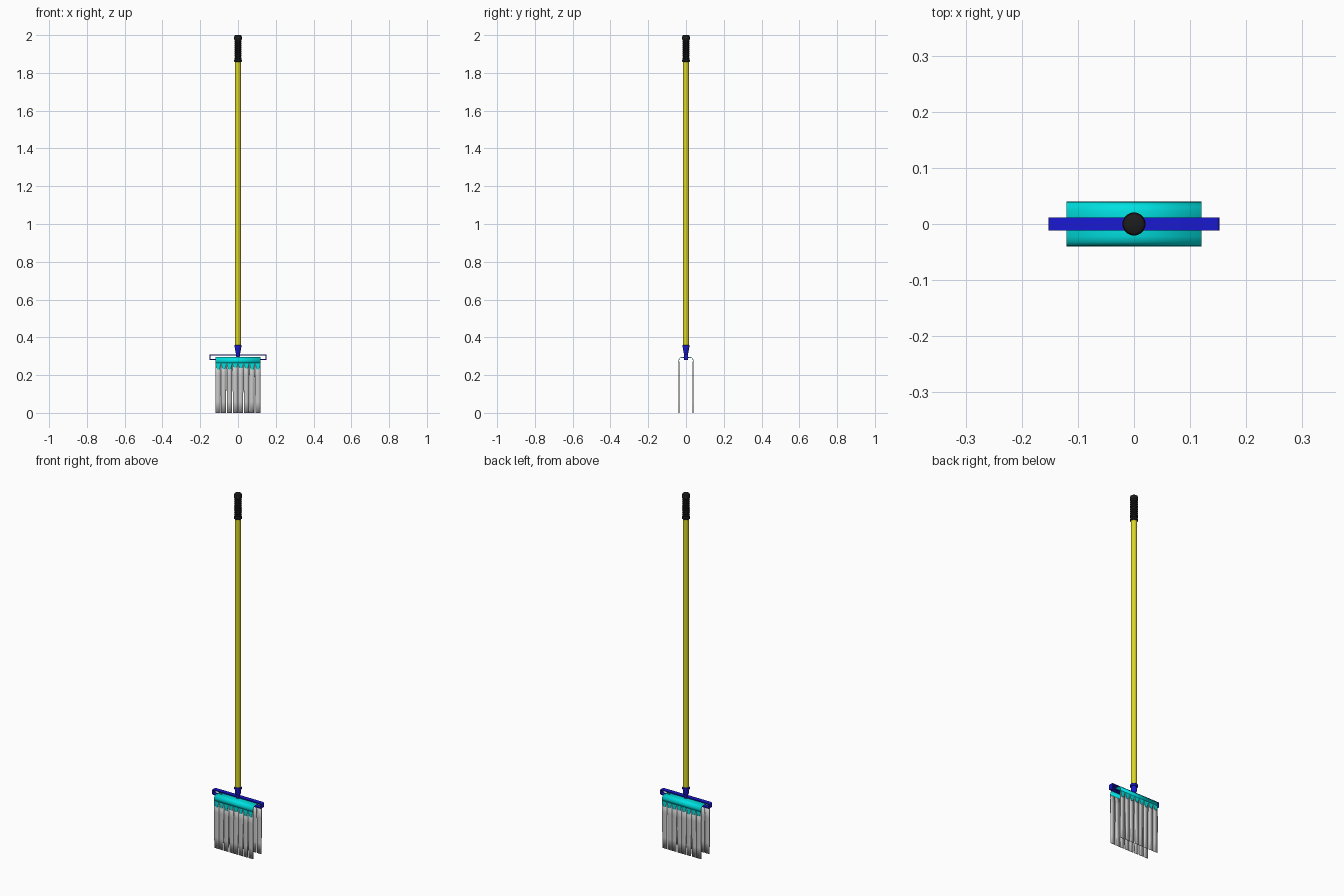
import bpy, bmesh, math, random

if "Cube" in bpy.data.objects:
    bpy.data.objects.remove(bpy.data.objects["Cube"])
random.seed(4)

def material(name, rgb):
    m = bpy.data.materials.new(name)
    m.diffuse_color = (*rgb, 1)
    m.use_nodes = True
    m.node_tree.nodes["Principled BSDF"].inputs["Base Color"].default_value = m.diffuse_color
    return m

YELLOW = material("yellow", (0.72, 0.68, 0.02))
BLUE = material("blue", (0.01, 0.01, 0.65))
CYAN = material("cyan", (0.0, 0.75, 0.75))
BLACK = material("black", (0.012, 0.012, 0.012))

def finish(name, bm, mat=None, smooth=True):
    bmesh.ops.recalc_face_normals(bm, faces=bm.faces)
    me = bpy.data.meshes.new(name)
    bm.to_mesh(me)
    bm.free()
    ob = bpy.data.objects.new(name, me)
    bpy.context.collection.objects.link(ob)
    if mat:
        me.materials.append(mat)
    if smooth:
        bpy.ops.object.select_all(action='DESELECT')
        ob.select_set(True)
        bpy.context.view_layer.objects.active = ob
        bpy.ops.object.shade_smooth_by_angle(angle=math.radians(35))
    return ob

def lathe(name, profile, mat, n=32):
    """Closed solid of revolution from (radius, z) points."""
    bm = bmesh.new()
    rings = [[bm.verts.new((r * math.cos(2 * math.pi * i / n),
                            r * math.sin(2 * math.pi * i / n), z)) for i in range(n)]
             for r, z in profile]
    for a, b in zip(rings, rings[1:]):
        for i in range(n):
            bm.faces.new((a[i], a[(i + 1) % n], b[(i + 1) % n], b[i]))
    bm.faces.new(rings[0])
    bm.faces.new(rings[-1])
    return finish(name, bm, mat)

def solidify(ob, thickness, offset=0):
    mod = ob.modifiers.new("thickness", 'SOLIDIFY')
    mod.thickness = thickness
    mod.offset = offset

# Pole
lathe("pole", [(0.015, 0.34), (0.015, 1.88)], YELLOW)

# Ribbed grip with rounded collars
grip = [(0.017, 1.857), (0.0205, 1.86), (0.0205, 1.868), (0.0175, 1.872)]
for i in range(9):
    z = 1.874 + i * 0.0108
    grip += [(0.0165, z), (0.019, z + 0.003), (0.019, z + 0.0065), (0.0165, z + 0.0095)]
grip += [(0.0175, 1.973), (0.0205, 1.977), (0.0205, 1.991), (0.0185, 1.997), (0.014, 2.0)]
lathe("grip", grip, BLACK)

# Socket joining pole and frame
lathe("socket", [(0.009, 0.296), (0.011, 0.315), (0.014, 0.322), (0.0155, 0.345),
                 (0.019, 0.347), (0.019, 0.357), (0.016, 0.36)], BLUE)

# Flat closed loop frame with rounded corners
def frame_loop(hx, z0, z1, r):
    pts = []
    for cx, cz, a0 in ((hx - r, z1 - r, 0), (r - hx, z1 - r, 90),
                       (r - hx, z0 + r, 180), (hx - r, z0 + r, 270)):
        for k in range(4):
            a = math.radians(a0 + 30 * k)
            pts.append((cx + r * math.cos(a), cz + r * math.sin(a)))
    return pts

bm = bmesh.new()
outer = frame_loop(0.152, 0.279, 0.309, 0.005)
inner = frame_loop(0.146, 0.285, 0.303, 0.002)
rows = [[bm.verts.new((x, y, z)) for x, z in loop]
        for loop, y in ((outer, -0.0115), (outer, 0.0115), (inner, 0.0115), (inner, -0.0115))]
for k in range(4):
    a, b = rows[k], rows[(k + 1) % 4]
    for i in range(16):
        j = (i + 1) % 16
        bm.faces.new((a[i], a[j], b[j], b[i]))
finish("hanger_frame", bm, BLUE)

# Cloth folded over the frame
STRIPS, HALF, PITCH = 8, 0.12, 0.03
side = [(-0.0385, 0.264), (-0.038, 0.278), (-0.036, 0.286), (-0.031, 0.291), (-0.022, 0.2935)]
fold = side + [(-0.01, 0.293), (0.01, 0.293)] + [(-y, z) for y, z in reversed(side)]
bm = bmesh.new()
cols = [[bm.verts.new((x, y, z)) for y, z in fold] for x in (-HALF, HALF)]
for i in range(len(fold) - 1):
    bm.faces.new((cols[0][i], cols[0][i + 1], cols[1][i + 1], cols[1][i]))
solidify(finish("folded_cloth", bm, CYAN), 0.003)

# Tapered cloth tabs and hanging strips on both sides
tabs, strips = bmesh.new(), bmesh.new()
for s in (-1, 1):
    for i in range(STRIPS):
        x0 = -HALF + i * PITCH
        x1 = x0 + PITCH
        xc, low = (x0 + x1) / 2, random.uniform(0.228, 0.24)
        tab = [(x0, 0.265), (x0 + 0.004, 0.25), (xc - 0.006, low),
               (xc + 0.006, low), (x1 - 0.004, 0.25), (x1, 0.265)]
        tabs.faces.new([tabs.verts.new((x, s * 0.0387, z)) for x, z in tab])
        # each strip hangs with a slight drift
        prev = None
        drift = random.uniform(-0.0015, 0.0015)
        for k, z in enumerate((0.272, 0.2, 0.13, 0.06, 0.0)):
            d = drift * k / 2 if 0 < i < STRIPS - 1 else 0
            g = 0.0003 + 0.0004 * k
            y = s * (0.0372 + 0.0006 * math.sin(k + i))
            row = [strips.verts.new((x0 + (g if i else 0) + d, y, z)),
                   strips.verts.new((x1 - (g if i < STRIPS - 1 else 0) + d, y, z))]
            if prev:
                strips.faces.new((prev[0], prev[1], row[1], row[0]))
            prev = row
solidify(finish("cloth_tabs", tabs, CYAN, False), 0.003)
solidify(finish("mop_strips", strips, None), 0.0025)
